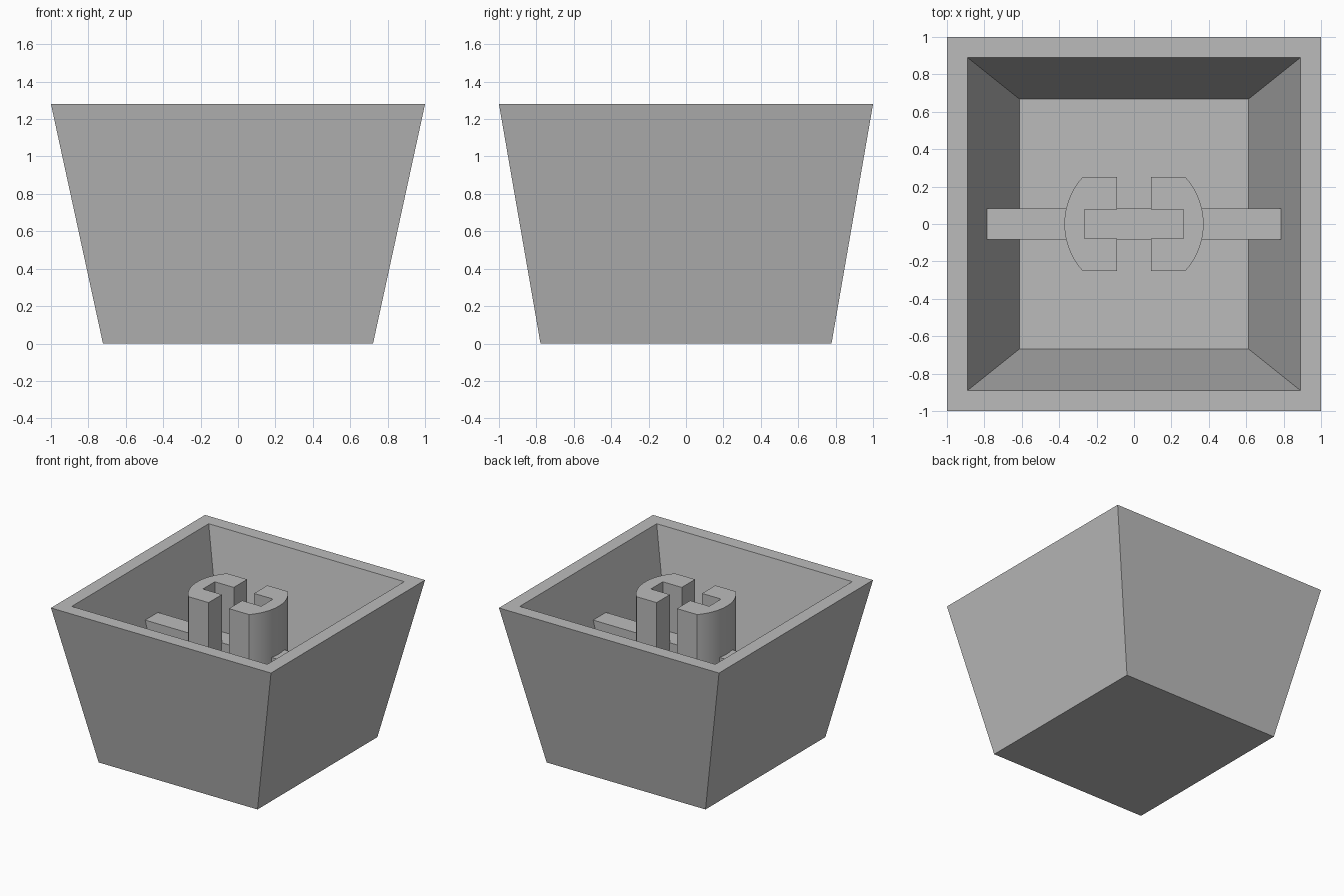
import bpy, bmesh, math

if "Cube" in bpy.data.objects:
    bpy.data.objects.remove(bpy.data.objects["Cube"])

TOP, FLOOR = 1.28, 0.222
grey = bpy.data.materials.new("plain grey")
grey.use_nodes = True
grey.diffuse_color = (0.5, 0.5, 0.5, 1)
grey.node_tree.nodes["Principled BSDF"].inputs["Base Color"].default_value = (0.5, 0.5, 0.5, 1)


def finish(name, bm):
    bmesh.ops.recalc_face_normals(bm, faces=bm.faces)
    mesh = bpy.data.meshes.new(name)
    bm.to_mesh(mesh)
    bm.free()
    mesh.materials.append(grey)
    obj = bpy.data.objects.new(name, mesh)
    bpy.context.collection.objects.link(obj)
    return obj


def prism(name, points, offset):
    """Extrude a closed profile of 3D points along an offset."""
    bm = bmesh.new()
    face = bm.faces.new([bm.verts.new(p) for p in points])
    new = bmesh.ops.extrude_face_region(bm, geom=[face], use_keep_orig=True)["geom"]
    verts = [v for v in new if isinstance(v, bmesh.types.BMVert)]
    bmesh.ops.translate(bm, vec=offset, verts=verts)
    return finish(name, bm)


# Tapered hollow shell: rings run from the base, over the rim, to the inner floor
bm = bmesh.new()
rings = []
for hx, hy, z in ((0.722, 0.778, 0), (1, 1, TOP), (0.889, 0.889, TOP), (0.611, 0.667, FLOOR)):
    rings.append([bm.verts.new((sx * hx, sy * hy, z))
                  for sx, sy in ((-1, -1), (1, -1), (1, 1), (-1, 1))])
for low, high in zip(rings, rings[1:]):
    for i in range(4):
        j = (i + 1) % 4
        bm.faces.new((low[i], low[j], high[j], high[i]))
bm.faces.new(rings[0])
bm.faces.new(rings[-1])
finish("shell", bm)

# Cross rib, with its ends sunk into the sloping walls
half = 0.083
prism("cross_rib", [(x, -half, z) for x, z in
                    ((-0.63, 0.2), (0.63, 0.2), (0.805, 0.887), (-0.805, 0.887))],
      (0, 2 * half, 0))

# Two facing C-shaped stem posts, round on the outside
RADIUS, HALF_Y, GAP = 0.372, 0.25, 0.092
SLOT_X, SLOT_Y = 0.265, 0.077
limit = math.asin(HALF_Y / RADIUS)
steps = 20
arc = [(RADIUS * math.cos(a), RADIUS * math.sin(a))
       for a in (limit * (2 * i / steps - 1) for i in range(steps + 1))]
profile = ([(GAP, -HALF_Y)] + arc +
           [(GAP, HALF_Y), (GAP, SLOT_Y), (SLOT_X, SLOT_Y), (SLOT_X, -SLOT_Y), (GAP, -SLOT_Y)])
for side, sign in (("left", 1), ("right", -1)):
    post = prism("stem_post_" + side, [(sign * x, y, 0.2) for x, y in profile], (0, 0, TOP - 0.2))
    bpy.ops.object.select_all(action="DESELECT")
    post.select_set(True)
    bpy.context.view_layer.objects.active = post
    bpy.ops.object.shade_smooth_by_angle(angle=math.radians(25))
